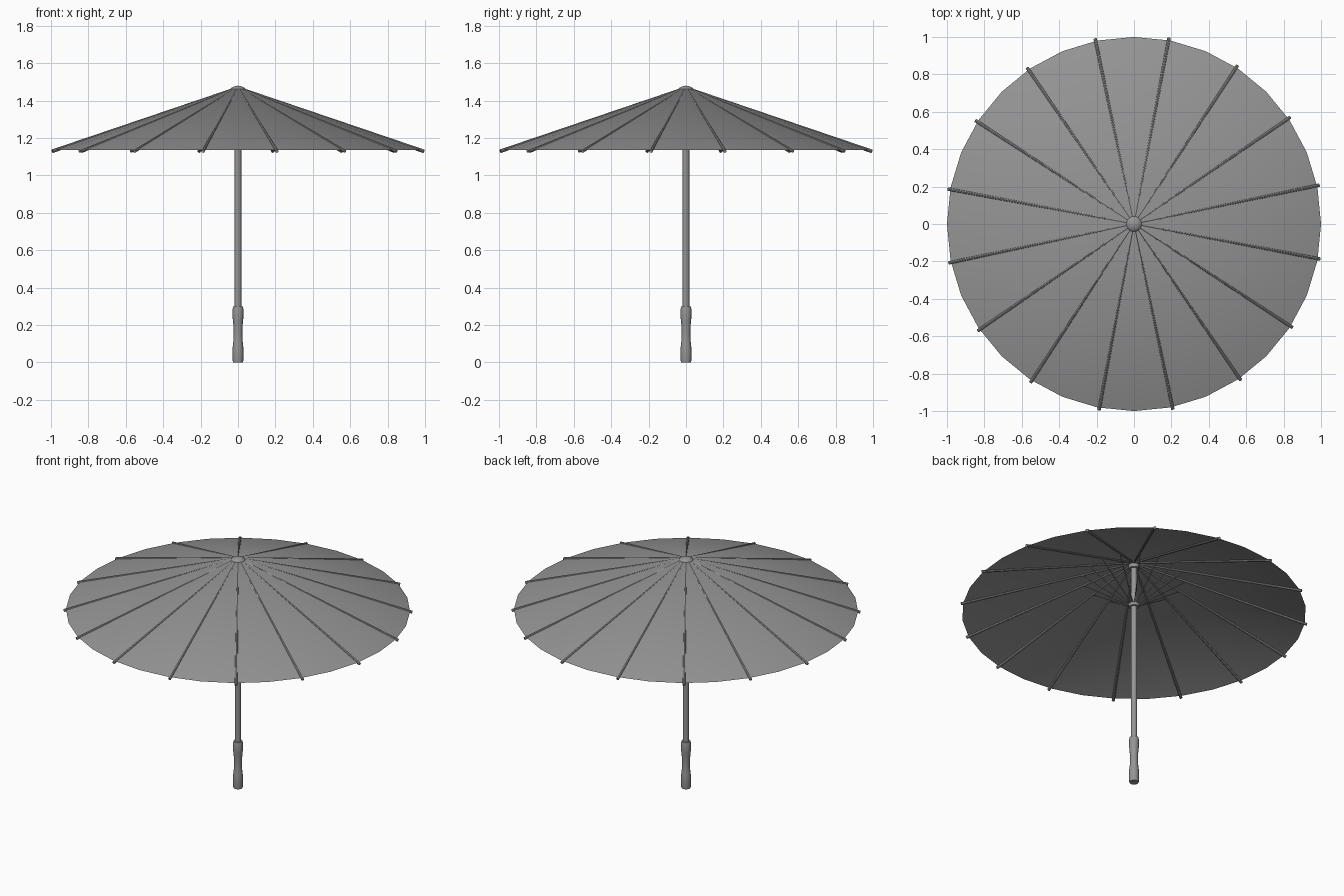
import bpy, bmesh, math
from mathutils import Vector, Matrix

if "Cube" in bpy.data.objects:
    bpy.data.objects.remove(bpy.data.objects["Cube"])

APEX, RIM, N = 1.475, 1.135, 16
SLOPE = APEX - RIM

# dark grey shared by every part
GREY = bpy.data.materials.new("dark_grey")
GREY.diffuse_color = (0.3, 0.3, 0.3, 1)
GREY.use_nodes = True
GREY.node_tree.nodes["Principled BSDF"].inputs["Base Color"].default_value = GREY.diffuse_color


def finish(name, bm):
    me = bpy.data.meshes.new(name)
    bmesh.ops.recalc_face_normals(bm, faces=bm.faces)
    bm.to_mesh(me)
    bm.free()
    me.materials.append(GREY)
    ob = bpy.data.objects.new(name, me)
    bpy.context.collection.objects.link(ob)
    bpy.ops.object.select_all(action='DESELECT')
    ob.select_set(True)
    bpy.context.view_layer.objects.active = ob
    bpy.ops.object.shade_smooth_by_angle(angle=math.radians(40))
    return ob


def lathe(name, profile, sides=24):
    bm = bmesh.new()
    vs = [bm.verts.new((r, 0, z)) for r, z in profile]
    es = [bm.edges.new(p) for p in zip(vs, vs[1:])]
    bmesh.ops.spin(bm, geom=vs + es, axis=(0, 0, 1), cent=(0, 0, 0),
                   angle=math.tau, steps=sides, use_duplicate=False)
    bmesh.ops.remove_doubles(bm, verts=bm.verts, dist=1e-5)
    return finish(name, bm)


def radial_rods(name, start, end, r1, r2, sides=8):
    # one rod in the (radius, z) plane, repeated around the pole
    a, b = Vector((start[0], 0, start[1])), Vector((end[0], 0, end[1]))
    d = b - a
    place = Matrix.Translation((a + b) / 2) @ d.to_track_quat('Z', 'Y').to_matrix().to_4x4()
    bm = bmesh.new()
    for i in range(N):
        turn = Matrix.Rotation(math.tau * (i + 0.5) / N + math.radians(0.6), 4, 'Z')
        bmesh.ops.create_cone(bm, cap_ends=True, segments=sides, radius1=r1,
                              radius2=r2, depth=d.length, matrix=turn @ place)
    return finish(name, bm)


# canopy: open shallow cone
bm = bmesh.new()
bmesh.ops.create_cone(bm, cap_ends=False, segments=32, radius1=1.0, radius2=0.0,
                      depth=SLOPE, matrix=Matrix.Translation((0, 0, (APEX + RIM) / 2)))
bmesh.ops.remove_doubles(bm, verts=bm.verts, dist=1e-5)
finish("canopy", bm)

# ribs along the canopy and the short stretchers that push them open
radial_rods("ribs", (0.02, APEX - 0.011), (1.012, RIM - 0.006), 0.005, 0.009)
radial_rods("stretchers", (0.025, 1.19), (0.30, APEX - 0.3 * SLOPE - 0.008), 0.003, 0.003, 6)

# pole, grip and hubs
lathe("pole", [(0, 0.25), (0.018, 0.25), (0.018, 1.46), (0, 1.46)])
lathe("handle", [(0, 0), (0.027, 0), (0.029, 0.012), (0.029, 0.075), (0.027, 0.095),
                 (0.024, 0.12), (0.023, 0.155), (0.024, 0.19), (0.027, 0.225),
                 (0.029, 0.24), (0.029, 0.285), (0.026, 0.298), (0, 0.298)])
lathe("runner", [(0.018, 1.175), (0.03, 1.175), (0.032, 1.18), (0.032, 1.195),
                 (0.03, 1.2), (0.018, 1.2)])
lathe("top_hub", [(0.018, 1.432), (0.03, 1.432), (0.032, 1.437), (0.032, 1.455), (0.018, 1.458)])
lathe("top_cap", [(0, 1.45), (0.038, 1.455), (0.041, 1.461), (0.036, 1.468),
                  (0.022, 1.475), (0, 1.48)])
